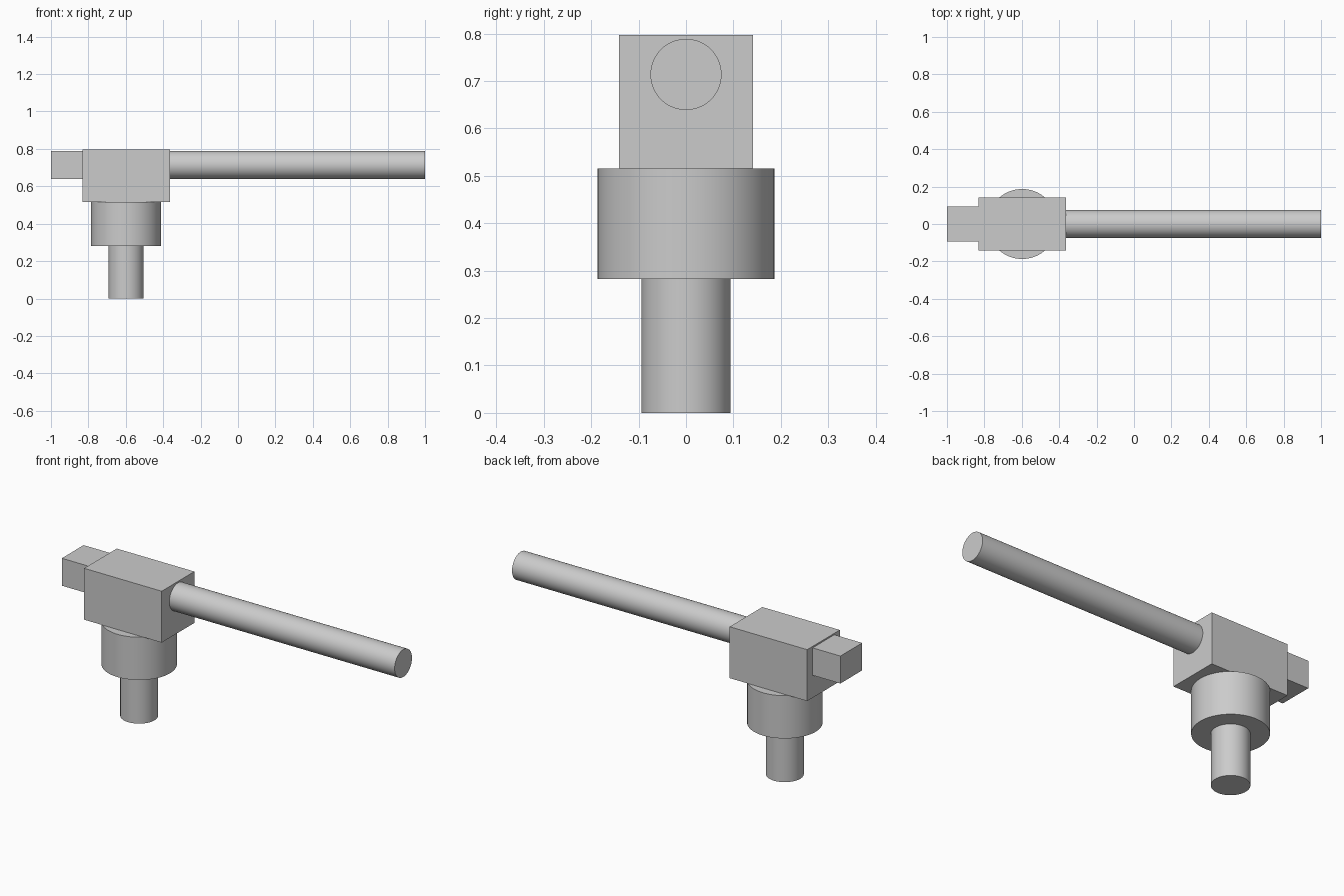
import bpy
import math

cube = bpy.data.objects.get("Cube")
if cube:
    bpy.data.objects.remove(cube, do_unlink=True)

GREY = (0.6, 0.6, 0.6, 1.0)
metal = bpy.data.materials.new("plain_grey")
metal.use_nodes = True
metal.diffuse_color = GREY
for node in metal.node_tree.nodes:
    if node.type == 'BSDF_PRINCIPLED':
        node.inputs["Base Color"].default_value = GREY


def finish(name):
    obj = bpy.context.object
    obj.name = name
    obj.data.materials.append(metal)
    return obj


def block(name, low, high):
    """Box between two opposite corners."""
    centre = [(a + b) / 2 for a, b in zip(low, high)]
    bpy.ops.mesh.primitive_cube_add(size=1, location=centre)
    obj = finish(name)
    obj.scale = [b - a for a, b in zip(low, high)]
    bpy.ops.object.transform_apply(location=False, rotation=False, scale=True)


def cylinder(name, radius, start, end, centre, along_x=False):
    """Smooth round bar from start to end along z, or along x."""
    middle = (start + end) / 2
    location = (middle, 0, centre) if along_x else (centre, 0, middle)
    rotation = (0, math.pi / 2, 0) if along_x else (0, 0, 0)
    bpy.ops.mesh.primitive_cylinder_add(
        vertices=96, radius=radius, depth=end - start,
        location=location, rotation=rotation)
    finish(name)
    bpy.ops.object.shade_smooth_by_angle(angle=math.radians(30))


AXIS_X = -0.598            # shared upright axis of stem, collar and body
BODY_LEFT, BODY_RIGHT = -0.363, -0.832
COLLAR_BOTTOM, COLLAR_TOP = 0.282, 0.516

# Upright stem and collar
cylinder("stem", 0.094, 0, COLLAR_BOTTOM, AXIS_X)
cylinder("collar", 0.187, COLLAR_BOTTOM, COLLAR_TOP, AXIS_X)

# Main body and the smaller block on its end
block("body", (BODY_RIGHT, -0.141, COLLAR_TOP), (BODY_LEFT, 0.141, 0.797))
block("end_block", (-1, -0.094, 0.639), (BODY_RIGHT, 0.094, 0.789))

# Long horizontal rod
cylinder("rod", 0.075, BODY_LEFT, 1, 0.714, along_x=True)
